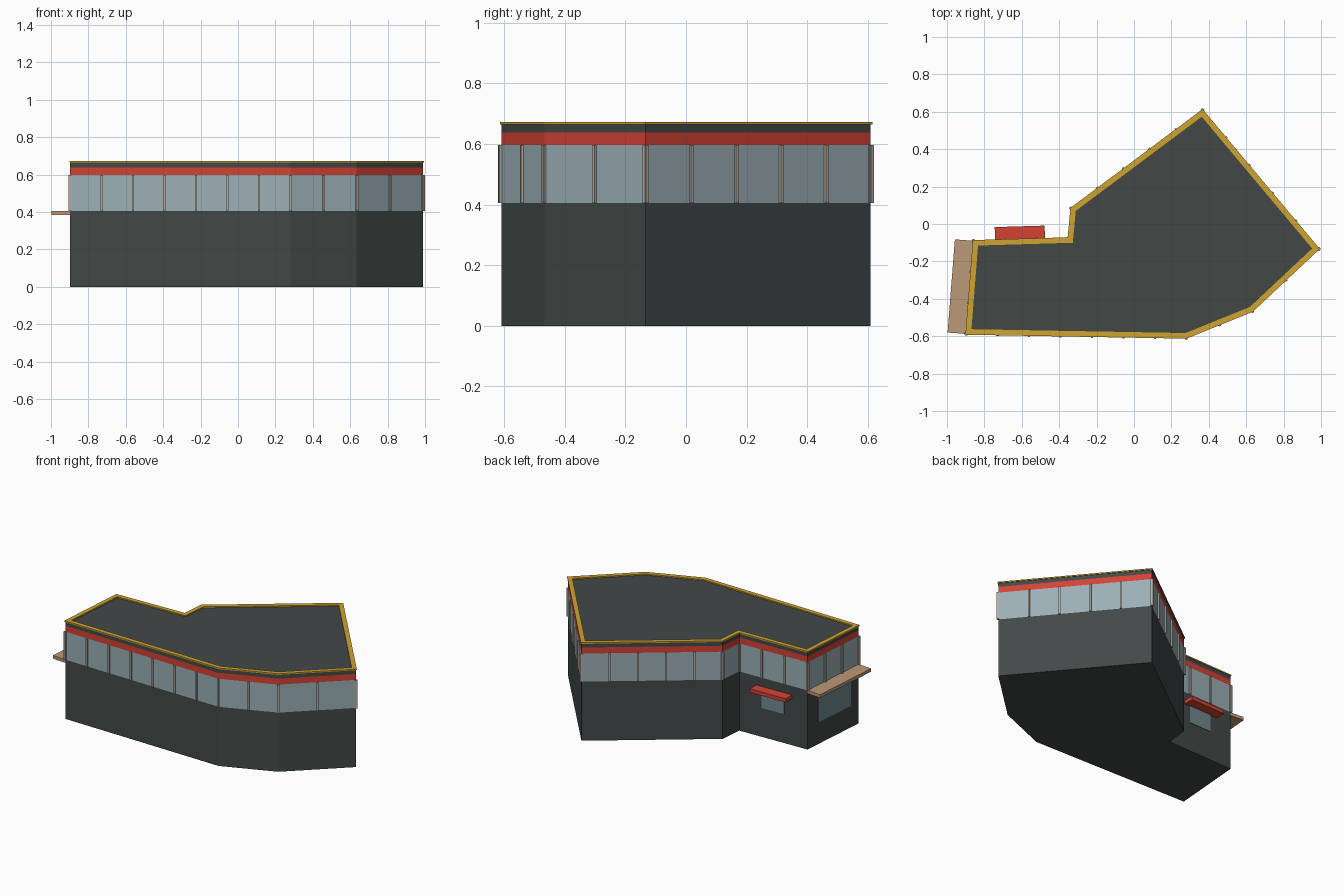
import bpy, bmesh, math
from mathutils import Vector, Matrix

cube = bpy.data.objects.get("Cube")
if cube:
    bpy.data.objects.remove(cube)


def material(name, rgb):
    m = bpy.data.materials.new(name)
    m.use_nodes = True
    m.diffuse_color = (*rgb, 1)
    m.node_tree.nodes["Principled BSDF"].inputs["Base Color"].default_value = (*rgb, 1)
    return m


CHARCOAL = material("charcoal", (0.055, 0.065, 0.064))
GLASS = material("pale glass", (0.33, 0.43, 0.46))
DARK_GLASS = material("dark glass", (0.17, 0.25, 0.28))
RED = material("red", (0.66, 0.055, 0.035))
GOLD = material("gold", (0.62, 0.37, 0.03))
WOOD = material("wood", (0.5, 0.32, 0.19))
FRAME = material("grey frame", (0.45, 0.42, 0.38))

# Footprint, counter-clockwise from the front left corner
PLAN = [Vector(p) for p in (
    (-0.897, -0.588), (0.28, -0.609), (0.633, -0.466), (0.988, -0.133),
    (0.366, 0.609), (-0.336, 0.084), (-0.351, -0.075), (-0.858, -0.09))]
N = len(PLAN)
SILL, HEAD, FASCIA, DECK, TOP = 0.405, 0.597, 0.638, 0.665, 0.673


def finish(name, bm, mat):
    bmesh.ops.recalc_face_normals(bm, faces=bm.faces)
    mesh = bpy.data.meshes.new(name)
    bm.to_mesh(mesh)
    bm.free()
    mesh.materials.append(mat)
    obj = bpy.data.objects.new(name, mesh)
    bpy.context.collection.objects.link(obj)
    return obj


def wall(i):
    """Start, direction, outward normal and length of one wall."""
    a, b = PLAN[i], PLAN[(i + 1) % N]
    d = (b - a).normalized()
    return a, d, Vector((d.y, -d.x)), (b - a).length


def offset_plan(dist):
    """Footprint grown outward with mitred corners."""
    pts = []
    for i, p in enumerate(PLAN):
        n1, n2 = wall(i - 1 if i else N - 1)[2], wall(i)[2]
        pts.append(p + (n1 + n2) * dist / (1 + n1.dot(n2)))
    return pts


def storey(name, z0, z1, mat, bottom=False, top=False):
    bm = bmesh.new()
    low, high = ([bm.verts.new((p.x, p.y, z)) for p in PLAN] for z in (z0, z1))
    for i in range(N):
        j = (i + 1) % N
        bm.faces.new((low[i], low[j], high[j], high[i]))
    if bottom:
        bm.faces.new(low[::-1])
    if top:
        bm.faces.new(high)
    obj = finish(name, bm, mat)
    return obj


def add_wall_box(bm, i, along, out, z):
    """Box set on wall i from (start, end) ranges along, outward and up."""
    a, d, n, _ = wall(i)
    mid = a + d * sum(along) / 2 + n * sum(out) / 2
    size = (along[1] - along[0], out[1] - out[0], z[1] - z[0])
    mat = (Matrix.Translation((mid.x, mid.y, sum(z) / 2))
           @ Matrix.Rotation(math.atan2(d.y, d.x), 4, 'Z')
           @ Matrix.Diagonal((*size, 1)))
    bmesh.ops.create_cube(bm, size=1, matrix=mat)


def wall_box(name, mat, *args):
    bm = bmesh.new()
    add_wall_box(bm, *args)
    return finish(name, bm, mat)


# Stacked storeys
storey("lower_walls", 0, SILL, CHARCOAL, bottom=True)
storey("window_band", SILL, HEAD, GLASS)
storey("red_fascia", HEAD, FASCIA, RED)
storey("roof_parapet", FASCIA, DECK, CHARCOAL, top=True)

# Gold trim around the roof edge
bm = bmesh.new()
rings = [[bm.verts.new((p.x, p.y, z)) for p in offset_plan(o)]
         for o, z in ((0.004, DECK), (0.004, TOP), (-0.026, TOP), (-0.026, DECK))]
for k in range(4):
    r, s = rings[k], rings[(k + 1) % 4]
    for i in range(N):
        j = (i + 1) % N
        bm.faces.new((r[i], r[j], s[j], s[i]))
finish("roof_trim", bm, GOLD)

# Window mullions, evenly spaced on every wall
bm = bmesh.new()
for i in range(N):
    length = wall(i)[3]
    count = max(1, int(length / 0.165))
    for k in range(count + 1):
        s = length * k / count
        add_wall_box(bm, i, (s - 0.006, s + 0.006), (-0.009, 0.009), (SILL, HEAD))
finish("window_mullions", bm, FRAME)

# Back service window with its red canopy
BACK, SIDE = 6, 7
wall_box("back_window", DARK_GLASS, BACK, (0.168, 0.335), (-0.002, 0.004), (0.2, 0.32))
wall_box("back_canopy", RED, BACK, (0.125, 0.392), (0, 0.07), (0.32, 0.345))

# Side serving window under a full-width wooden shelf
side_len = wall(SIDE)[3]
wall_box("side_window", DARK_GLASS, SIDE, (0.2 * side_len, 0.84 * side_len),
         (-0.002, 0.004), (0.15, 0.37))
wall_box("side_shelf", WOOD, SIDE, (0, side_len), (0, 0.1), (0.383, SILL))
